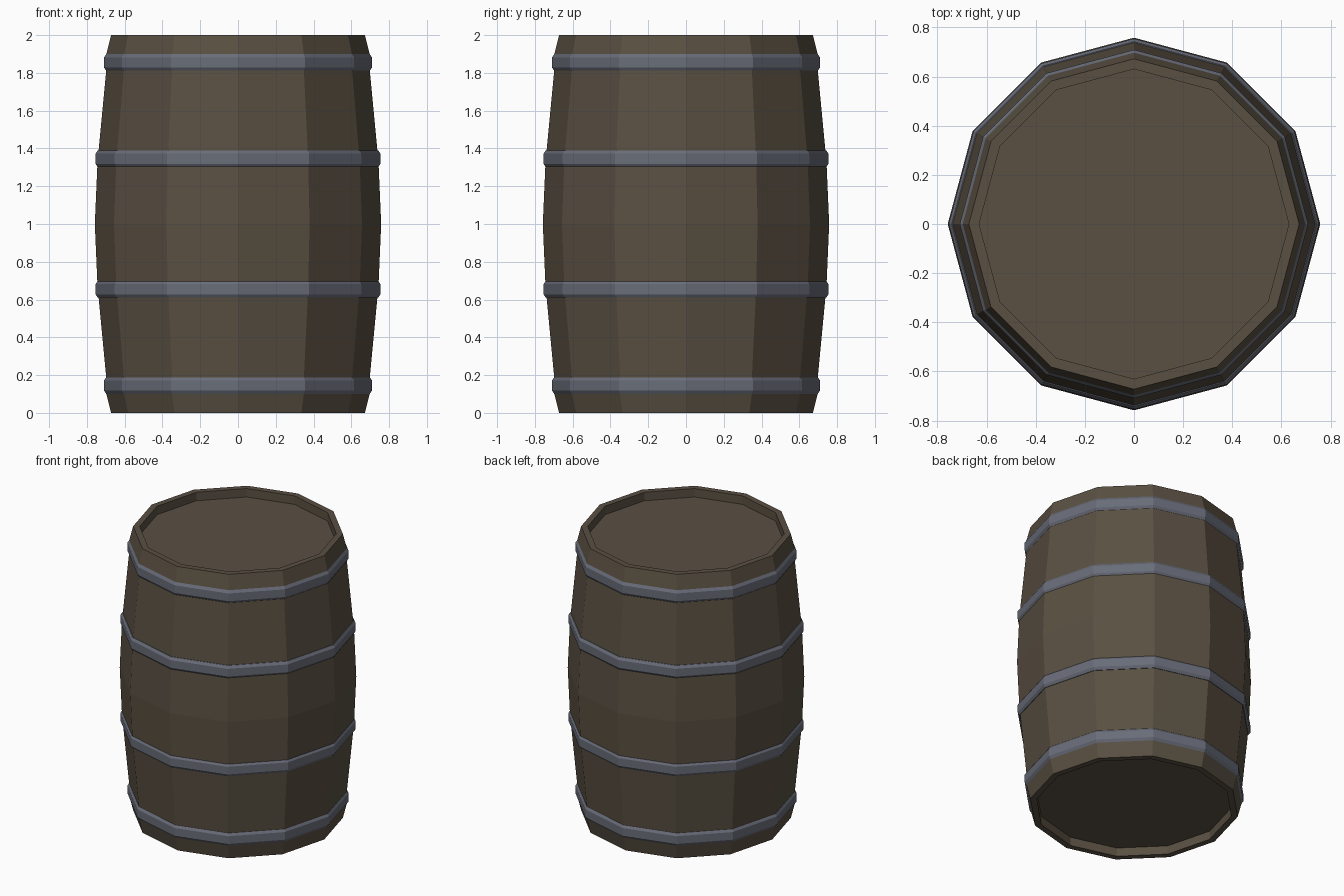
import bpy, bmesh, math

if "Cube" in bpy.data.objects:
    bpy.data.objects.remove(bpy.data.objects["Cube"])

SIDES = 12


def material(name, rgb):
    m = bpy.data.materials.new(name)
    m.diffuse_color = (*rgb, 1)
    m.use_nodes = True
    m.node_tree.nodes["Principled BSDF"].inputs["Base Color"].default_value = m.diffuse_color
    return m


wood = material("dark_wood", (0.102, 0.080, 0.055))
iron = material("grey_iron", (0.140, 0.152, 0.190))


def lathe(name, profile, mat, closed=False):
    """Spin a list of (radius, z) around z; open ends are capped."""
    bm = bmesh.new()
    rings = []
    for r, z in profile:
        angles = [2 * math.pi * i / SIDES for i in range(SIDES)]
        rings.append([bm.verts.new((r * math.cos(a), r * math.sin(a), z)) for a in angles])
    pairs = list(zip(rings, rings[1:]))
    if closed:
        pairs.append((rings[-1], rings[0]))
    else:
        bm.faces.new(rings[0])
        bm.faces.new(rings[-1])
    for low, high in pairs:
        for i in range(SIDES):
            j = (i + 1) % SIDES
            bm.faces.new((low[i], low[j], high[j], high[i]))
    bmesh.ops.recalc_face_normals(bm, faces=bm.faces)
    mesh = bpy.data.meshes.new(name)
    bm.to_mesh(mesh)
    bm.free()
    mesh.materials.append(mat)
    obj = bpy.data.objects.new(name, mesh)
    bpy.context.collection.objects.link(obj)
    return obj


# Bulging body with a recessed lid at both ends (lower half mirrored upward)
lower = [(0.63, 0.06), (0.63, 0.0), (0.672, 0.0), (0.697, 0.10),
         (0.706, 0.19), (0.738, 0.61), (0.745, 0.70)]
lower[4] = (0.698, 0.19)
upper = [(r, 2 - z) for r, z in reversed(lower)]
lathe("barrel_body", lower + [(0.758, 1.0)] + upper, wood)

# Four bevelled iron hoops
for name, z, r in (("bottom_hoop", 0.145, 0.709), ("lower_hoop", 0.655, 0.754),
                   ("upper_hoop", 1.345, 0.754), ("top_hoop", 1.855, 0.709)):
    h, b = 0.045, 0.018
    lathe(name, [(r - 0.03, z - h), (r - 0.012, z - h), (r, z - h + b),
                 (r, z + h - b), (r - 0.012, z + h), (r - 0.03, z + h)], iron, True)
